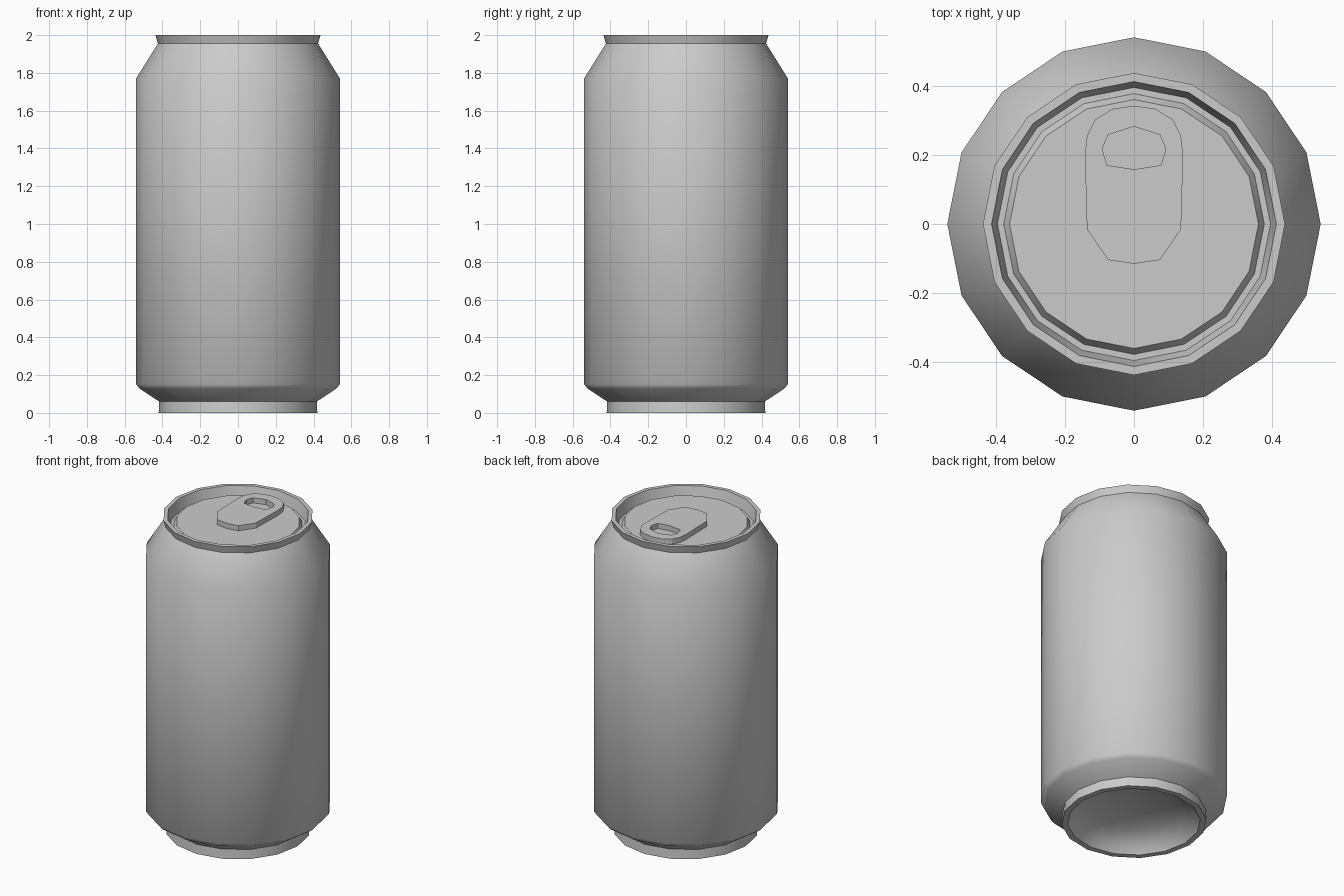
import bpy, bmesh, math

if "Cube" in bpy.data.objects:
    bpy.data.objects.remove(bpy.data.objects["Cube"])

SIDES = 16


def finish(ob, angle):
    bpy.ops.object.select_all(action='DESELECT')
    ob.select_set(True)
    bpy.context.view_layer.objects.active = ob
    if ob.type == 'CURVE':
        bpy.ops.object.convert(target='MESH')
    bpy.ops.object.shade_smooth_by_angle(angle=math.radians(angle))


def lathe(name, profile, angle=40):
    """Revolve an (r, z) profile around z; r = 0 ends close to a point."""
    bm = bmesh.new()
    verts = [bm.verts.new((r, 0, z)) for r, z in profile]
    edges = [bm.edges.new(p) for p in zip(verts, verts[1:])]
    bmesh.ops.spin(bm, geom=verts + edges, cent=(0, 0, 0), axis=(0, 0, 1),
                   angle=2 * math.pi, steps=SIDES, use_merge=False)
    bmesh.ops.remove_doubles(bm, verts=bm.verts, dist=1e-4)
    bmesh.ops.dissolve_degenerate(bm, edges=bm.edges, dist=1e-5)
    bmesh.ops.recalc_face_normals(bm, faces=bm.faces)
    me = bpy.data.meshes.new(name)
    bm.to_mesh(me)
    bm.free()
    ob = bpy.data.objects.new(name, me)
    bpy.context.collection.objects.link(ob)
    finish(ob, angle)
    return ob


def mirrored(half):
    """Close a half outline that starts and ends on x = 0."""
    return half + [(-x, y) for x, y in half[-2:0:-1]]


def plate(name, outlines, z0, z1):
    """Extruded flat plate; inner outlines become holes."""
    cu = bpy.data.curves.new(name, 'CURVE')
    cu.dimensions = '2D'
    cu.fill_mode = 'BOTH'
    cu.extrude = (z1 - z0) / 2
    for pts in outlines:
        sp = cu.splines.new('POLY')
        sp.points.add(len(pts) - 1)
        for p, (x, y) in zip(sp.points, pts):
            p.co = (x, y, 0, 1)
        sp.use_cyclic_u = True
    ob = bpy.data.objects.new(name, cu)
    ob.location.z = (z0 + z1) / 2
    bpy.context.collection.objects.link(ob)
    finish(ob, 30)
    return ob


# Can shell: domed base, foot, body, neck, rim, groove and raised lid panel
lathe("can_body", [
    (0, 0.13), (0.14, 0.12), (0.26, 0.095), (0.35, 0.05), (0.385, 0),
    (0.42, 0), (0.417, 0.06), (0.52, 0.128), (0.54, 0.152),
    (0.54, 1.77), (0.424, 1.955), (0.437, 2.0),
    (0.412, 2.0), (0.395, 1.93), (0.377, 1.93), (0.36, 1.96), (0, 1.96)])

# Pull tab with finger hole
outer = mirrored([(0, -0.115), (0.075, -0.104), (0.136, -0.015), (0.142, 0.2),
                  (0.136, 0.255), (0.112, 0.302), (0.062, 0.333), (0, 0.342)])
hole = mirrored([(0, 0.158), (0.078, 0.17), (0.092, 0.217),
                 (0.075, 0.258), (0, 0.282)])
plate("pull_tab", [outer, hole], 1.957, 1.993)
